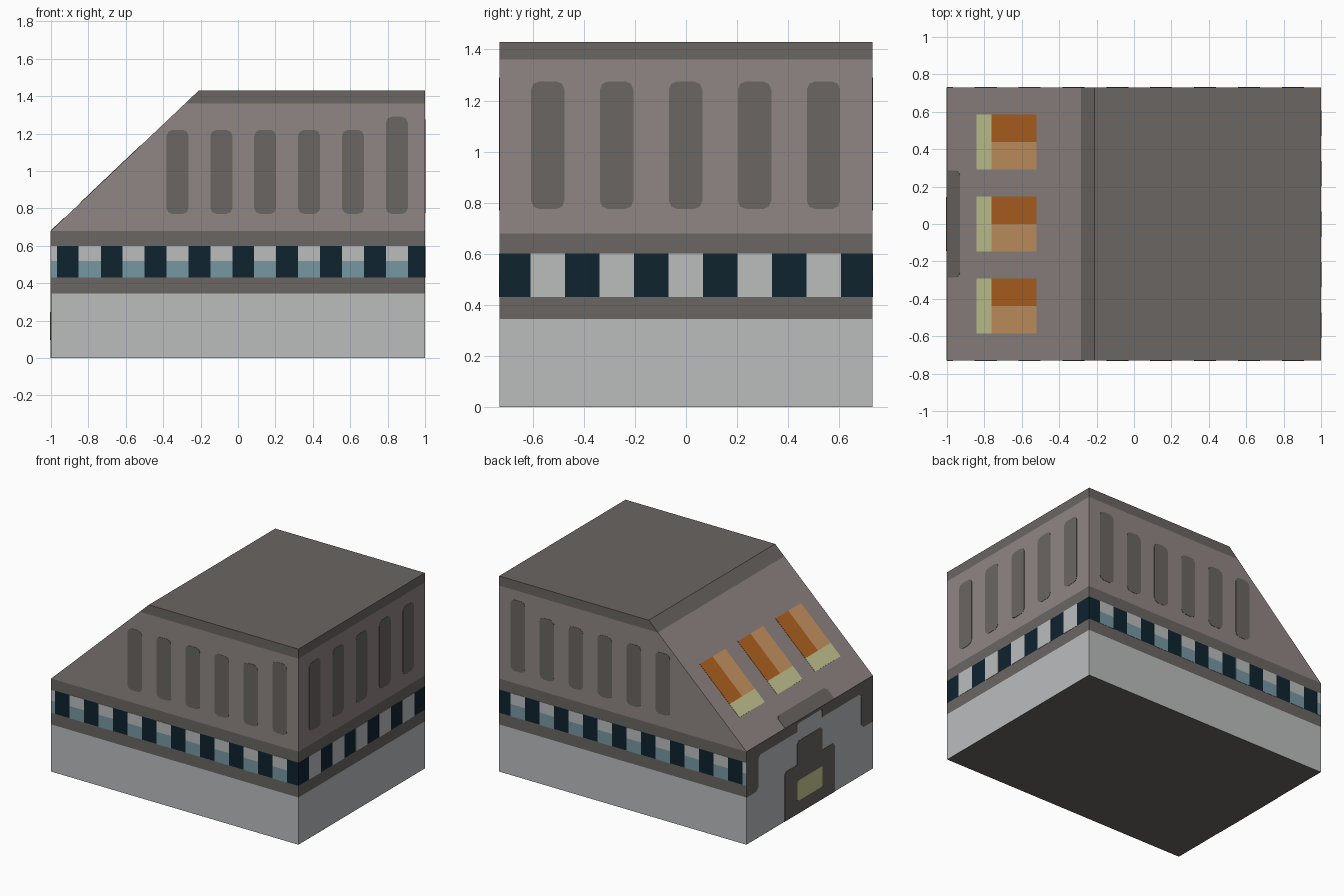
import bpy, bmesh
from mathutils import Vector

if "Cube" in bpy.data.objects:
    bpy.data.objects.remove(bpy.data.objects["Cube"])


def material(name, r, g, b):
    lin = [((c / 255 + 0.055) / 1.055) ** 2.4 if c > 10 else c / 3294.6 for c in (r, g, b)]
    m = bpy.data.materials.new(name)
    m.diffuse_color = (*lin, 1)
    m.use_nodes = True
    m.node_tree.nodes["Principled BSDF"].inputs["Base Color"].default_value = m.diffuse_color
    return m


LIGHT = material("light grey", 187, 189, 190)
DARK = material("dark grey", 106, 102, 98)
TAUPE = material("taupe", 144, 134, 132)
NAVY = material("navy", 14, 35, 47)
BLUE = material("dusty blue", 119, 151, 164)
ORANGE = material("orange", 180, 100, 33)
PALE = material("pale orange", 202, 150, 98)
OLIVE = material("pale olive", 200, 201, 147)

W = 0.73                      # half width in y
X, Y, Z = Vector((1, 0, 0)), Vector((0, 1, 0)), Vector((0, 0, 1))
RISE = Vector((0.79, 0, 0.75)).normalized()
K = Vector((0.79, 0, 0.75)).length / 0.79   # slope length per unit of x

# Each wall: origin, horizontal direction, upward direction
FRONT = (Vector((0, -W, 0)), X, Z)
BACK = (Vector((0, W, 0)), -X, Z)
RIGHT = (Vector((1, 0, 0)), Y, Z)
LEFT = (Vector((-1, 0, 0)), -Y, Z)
SLOPE = (Vector((-1, 0, 0.68)), -Y, RISE)


def finish(name, bm, mats):
    me = bpy.data.meshes.new(name)
    bm.to_mesh(me)
    bm.free()
    for m in mats:
        me.materials.append(m)
    bpy.context.collection.objects.link(bpy.data.objects.new(name, me))


def plates(name, wall, outlines, mat, proud=0.002):
    """Thin plates on a wall, sunk slightly into it."""
    o, u, v = wall
    n = u.cross(v)
    bm = bmesh.new()
    for pts in outlines:
        f = bm.faces.new([bm.verts.new(o + u * a + v * b - n * 0.003) for a, b in pts])
        ext = bmesh.ops.extrude_face_region(bm, geom=[f])["geom"]
        bmesh.ops.translate(bm, vec=n * (0.003 + proud),
                            verts=[g for g in ext if isinstance(g, bmesh.types.BMVert)])
    bmesh.ops.recalc_face_normals(bm, faces=bm.faces)
    finish(name, bm, [mat])


def rect(a0, a1, b0, b1):
    return [(a0, b0), (a1, b0), (a1, b1), (a0, b1)]


def slot(a0, a1, b0, b1, c=0.032):
    """Upright slot with rounded corners."""
    d = c * 0.3
    half = [(a1 - c, b0), (a1 - d, b0 + d), (a1, b0 + c),
            (a1, b1 - c), (a1 - d, b1 - d), (a1 - c, b1)]
    return half + [(a0 + a1 - a, b) for a, b in reversed(half)]


def mirrored(half):
    return half + [(-a, b) for a, b in reversed(half)]


# Body: extruded side profile, cut into horizontal colour bands
bm = bmesh.new()
profile = [(-1, 0), (1, 0), (1, 1.43), (-0.21, 1.43), (-1, 0.68)]
face = bm.faces.new([bm.verts.new((x, -W, z)) for x, z in profile])
ext = bmesh.ops.extrude_face_region(bm, geom=[face])["geom"]
bmesh.ops.translate(bm, vec=(0, 2 * W, 0),
                    verts=[g for g in ext if isinstance(g, bmesh.types.BMVert)])
for z in (0.345, 0.43, 0.60, 0.68, 1.36):
    bmesh.ops.bisect_plane(bm, geom=bm.verts[:] + bm.edges[:] + bm.faces[:],
                           plane_co=(0, 0, z), plane_no=(0, 0, 1))
bmesh.ops.recalc_face_normals(bm, faces=bm.faces)
for f in bm.faces:
    z = f.calc_center_median().z
    if f.normal.z < -0.9 or z > 1.36:
        f.material_index = 1
    elif z > 0.68:
        f.material_index = 2
    elif z < 0.345 or f.normal.x < -0.9:
        f.material_index = 0
    else:
        f.material_index = 3 if 0.43 < z < 0.60 else 1
finish("building_body", bm, [LIGHT, DARK, TAUPE, NAVY])

# Front and back: window band and wall slots
starts = [0.79 - 0.2345 * k for k in range(9)]
for label, wall, s in (("front", FRONT, 1), ("back", BACK, -1)):
    spans = [sorted((s * max(a, -1), s * (a + 0.118))) for a in starts]
    plates(label + "_window_tops", wall, [rect(a, b, 0.52, 0.60) for a, b in spans], LIGHT)
    plates(label + "_window_bottoms", wall, [rect(a, b, 0.43, 0.52) for a, b in spans], BLUE)
    plates(label + "_wall_slots", wall,
           [slot(a, b, 0.77, 1.29 if k == 0 else 1.22)
            for k, (a, b) in enumerate(spans[:6])], DARK)

# Right side: window band and wall slots
cols = [0.27 * k for k in range(-2, 3)]
plates("right_windows", RIGHT, [rect(c - 0.069, c + 0.067, 0.43, 0.60) for c in cols], LIGHT)
plates("right_wall_slots", RIGHT, [slot(c - 0.067, c + 0.064, 0.775, 1.275) for c in cols], DARK)

# Left side: stepped frame, doorway and door panel
plates("entrance_frame", LEFT, [mirrored([
    (0.13, 0.66), (0.145, 0.645), (0.145, 0.60), (0.57, 0.60), (0.595, 0.575),
    (0.595, 0.37), (0.62, 0.345), (W, 0.345), (W, 0.68)])], DARK)
plates("doorway", LEFT, [mirrored([
    (0.29, 0), (0.29, 0.34), (0.27, 0.36), (0.145, 0.36), (0.145, 0.51), (0.125, 0.53)])], DARK)
plates("door_panel", LEFT, [mirrored([
    (0.135, 0.095), (0.145, 0.105), (0.145, 0.235), (0.135, 0.245)])], OLIVE, 0.004)
plates("frame_tab", SLOPE, [mirrored([(0.285, 0), (0.285, 0.075), (0.262, 0.097)])], DARK)

# Slope: three skylights, each with a sill and two-tone glass
mids = (-0.4375, 0, 0.4375)
s0, s1, s2 = 0.16 * K, 0.24 * K, 0.48 * K
plates("skylight_sills", SLOPE, [rect(c - 0.147, c + 0.147, s0, s1) for c in mids], OLIVE)
plates("skylight_dark_halves", SLOPE, [rect(c - 0.147, c, s1, s2) for c in mids], ORANGE)
plates("skylight_pale_halves", SLOPE, [rect(c, c + 0.147, s1, s2) for c in mids], PALE)
